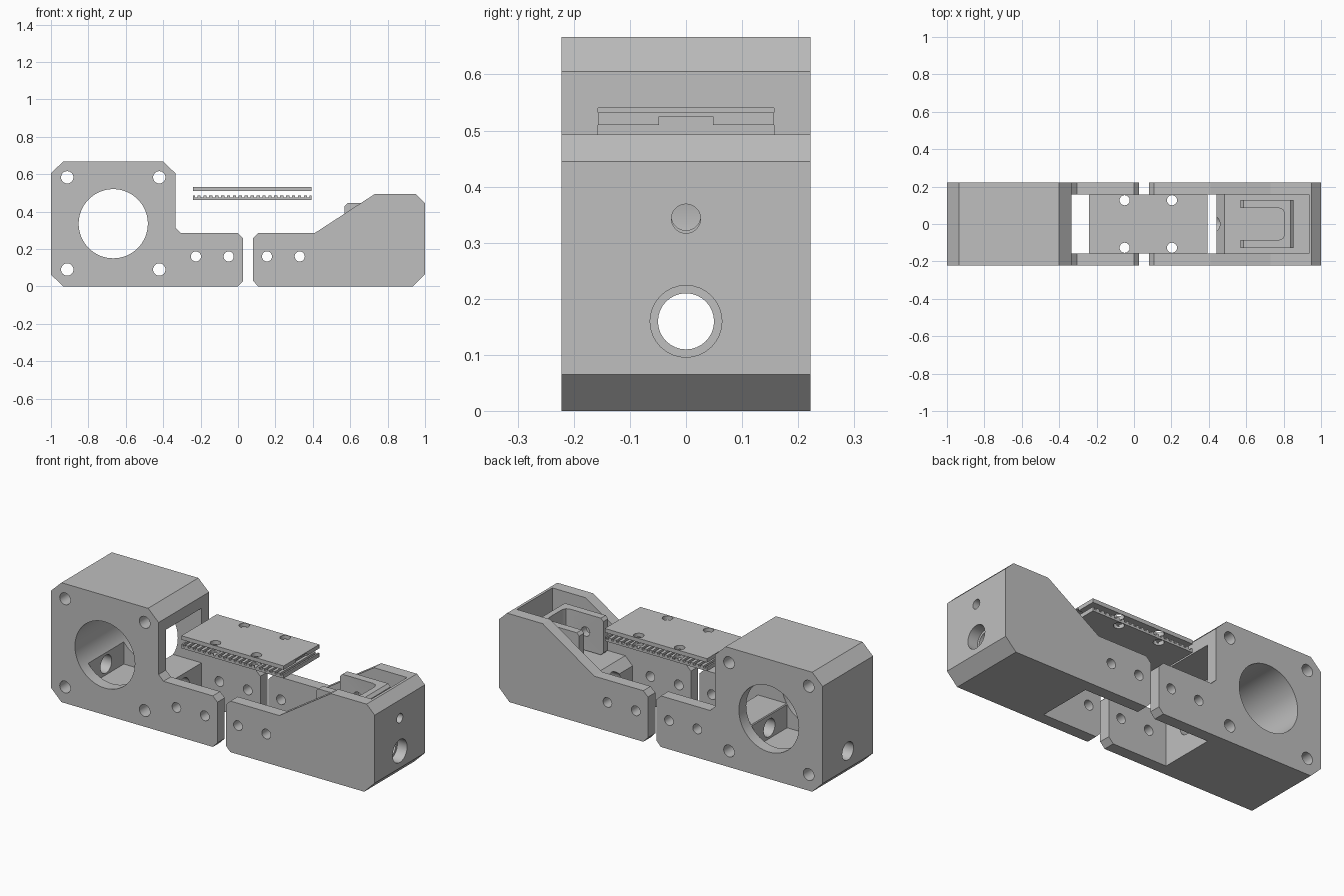
import bpy, bmesh, math
from mathutils import Matrix

if "Cube" in bpy.data.objects:
    bpy.data.objects.remove(bpy.data.objects["Cube"])

grey = bpy.data.materials.new("matte grey")
grey.diffuse_color = (0.52, 0.52, 0.52, 1)
grey.use_nodes = True
grey.node_tree.nodes["Principled BSDF"].inputs["Base Color"].default_value = grey.diffuse_color
HALF = 0.222      # half depth of the brackets
SLOT = 0.157      # half width of the slots
ROD_Z = 0.16      # height of the tension rod


def finish(bm, name):
    bmesh.ops.recalc_face_normals(bm, faces=bm.faces)
    me = bpy.data.meshes.new(name)
    bm.to_mesh(me)
    bm.free()
    ob = bpy.data.objects.new(name, me)
    bpy.context.collection.objects.link(ob)
    me.materials.append(grey)
    return ob


def extrude_y(name, pts, y0, y1):
    """Extrude an x/z outline along y."""
    bm = bmesh.new()
    face = bm.faces.new([bm.verts.new((x, y0, z)) for x, z in pts])
    res = bmesh.ops.extrude_face_region(bm, geom=[face])
    vs = [g for g in res["geom"] if isinstance(g, bmesh.types.BMVert)]
    bmesh.ops.translate(bm, verts=vs, vec=(0, y1 - y0, 0))
    return finish(bm, name)


def box(x0, x1, y0, y1, z0, z1):
    return extrude_y("cutter", [(x0, z0), (x1, z0), (x1, z1), (x0, z1)], y0, y1)


def rod(axis, centre, r, length, n=32):
    bm = bmesh.new()
    rot = {"x": Matrix.Rotation(math.pi / 2, 4, "Y"),
           "y": Matrix.Rotation(math.pi / 2, 4, "X"), "z": Matrix()}[axis]
    bmesh.ops.create_cone(bm, cap_ends=True, segments=n, radius1=r, radius2=r,
                          depth=length, matrix=Matrix.Translation(centre) @ rot)
    return finish(bm, "cutter")


def cut(ob, cutters):
    bpy.context.view_layer.objects.active = ob
    for c in cutters:
        m = ob.modifiers.new("cut", "BOOLEAN")
        m.operation, m.solver, m.object = "DIFFERENCE", "EXACT", c
        bpy.ops.object.modifier_apply(modifier=m.name)
        bpy.data.objects.remove(c)


def smooth(ob):
    bpy.ops.object.select_all(action="DESELECT")
    ob.select_set(True)
    bpy.context.view_layer.objects.active = ob
    bpy.ops.object.shade_smooth_by_angle(angle=math.radians(30))


# Motor bracket: chamfered tower with a forked arm
motor = extrude_y("motor_bracket", [
    (-1, .063), (-.935, 0), (0, 0), (.028, .03), (.028, .257), (0, .285),
    (-.305, .285), (-.335, .315), (-.335, .605), (-.4, .667),
    (-.935, .667), (-1, .605)], -HALF, HALF)
cut(motor, [
    box(-.335, .2, -SLOT, SLOT, -.1, .4),             # arm slot
    rod("y", (-.667, 0, .335), .185, 1, 64),          # motor bore
    box(-.815, -.515, -SLOT, SLOT, .10, .30),         # lower pocket
    box(-.55, -.25, -SLOT, SLOT, .235, .54),          # belt window
    rod("x", (-.667, 0, ROD_Z), .05, 1),              # rod hole
] + [rod("y", (x, 0, z), .033, 1) for x in (-.913, -.421) for z in (.09, .583)]
  + [rod("y", (x, 0, ROD_Z), .027, 1) for x in (-.225, -.05)])
smooth(motor)

# Idler bracket: wedge housing with a forked arm
idler = extrude_y("idler_bracket", [
    (.08, .03), (.108, 0), (.935, 0), (1, .065), (1, .445), (.95, .493),
    (.73, .493), (.41, .285), (.108, .285), (.08, .257)], -HALF, HALF)
cut(idler, [
    extrude_y("cutter", [(0, -.1), (.44, -.1), (.44, .19), (.485, .235),
                         (.935, .235), (.935, .7), (0, .7)], -SLOT, SLOT),
    rod("x", (.7, 0, ROD_Z), .05, 1),                 # rod hole
    rod("x", (1, 0, ROD_Z), .064, .12),               # counterbore
    rod("x", (1, 0, .343), .026, .3),                 # adjuster screw hole
] + [rod("y", (x, 0, ROD_Z), .027, 1) for x in (.155, .33)])
smooth(idler)

# Pulley yoke sliding in the housing
yoke = extrude_y("pulley_yoke", [
    (.57, .255), (.585, .24), (.838, .24), (.853, .255),
    (.853, .43), (.838, .445), (.585, .445), (.57, .43)], -.128, .128)
bm = bmesh.new()
s = .085
outline = [(.5, -s), (.775, -s), (.796, -s + .008), (.805, -s + .03),
           (.805, s - .03), (.796, s - .008), (.775, s), (.5, s)]
face = bm.faces.new([bm.verts.new((x, y, .1)) for x, y in outline])
res = bmesh.ops.extrude_face_region(bm, geom=[face])
bmesh.ops.translate(bm, vec=(0, 0, .6), verts=[
    g for g in res["geom"] if isinstance(g, bmesh.types.BMVert)])
cut(yoke, [finish(bm, "cutter"),
           rod("y", (.68, 0, .345), .026, 1),         # axle hole
           rod("x", (.85, 0, .348), .026, .3)])       # screw hole
smooth(yoke)


def plate_holes():
    return [rod("z", (x, y, .5), .027, .3) for x in (-.05, .203) for y in (-.127, .127)]


# Upper clamp plate with a belt groove underneath
upper = box(-.24, .392, -SLOT, SLOT, .51, .532)
upper.name = upper.data.name = "upper_clamp_plate"
cut(upper, [box(-.5, .6, -.048, .048, .4, .525)] + plate_holes())
smooth(upper)

# Lower clamp plate with belt teeth on top
N = 20
pitch = .632 / N
pts = [(-.24, .462), (.392, .462)]
for i in reversed(range(N)):
    x = -.24 + i * pitch
    pts += [(x + pitch, .485), (x + pitch * .72, .485),
            (x + pitch * .72, .474), (x + pitch * .28, .474),
            (x + pitch * .28, .485)]
pts.append((-.24, .485))
lower = extrude_y("lower_clamp_plate", pts, -SLOT, SLOT)
cut(lower, plate_holes())
smooth(lower)
